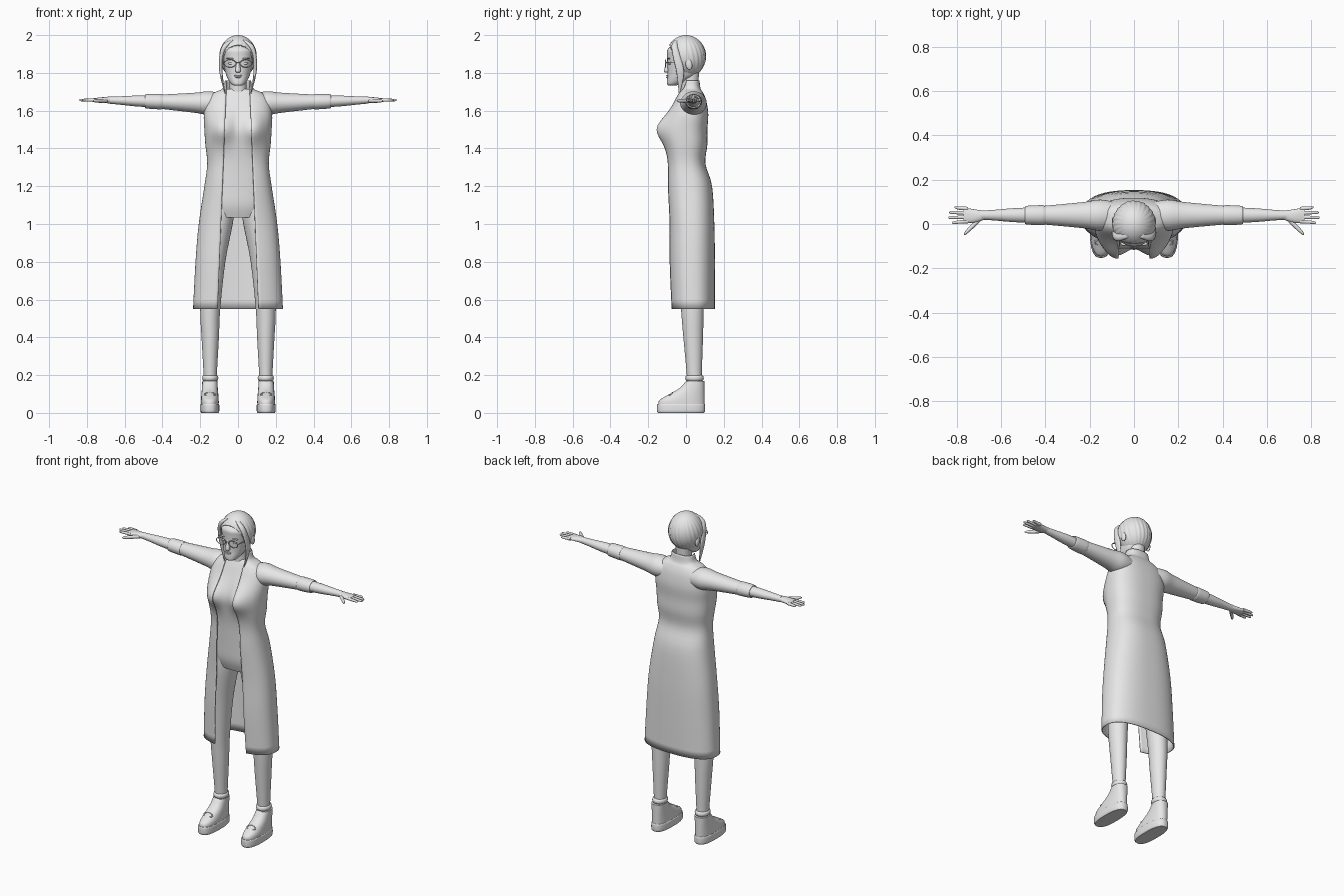
import bpy, bmesh
from math import sin, cos, pi, tau, asin, exp, radians, atan2
from mathutils import Vector, Matrix

if "Cube" in bpy.data.objects:
    bpy.data.objects.remove(bpy.data.objects["Cube"])

colour = (.8, .8, .8, 1)
grey = bpy.data.materials.new("plain_grey")
grey.use_nodes = True
grey.diffuse_color = colour
grey.node_tree.nodes["Principled BSDF"].inputs["Base Color"].default_value = colour


def finish(name, bm):
    """Turn a bmesh into a smooth shaded object."""
    bmesh.ops.recalc_face_normals(bm, faces=bm.faces)
    mesh = bpy.data.meshes.new(name)
    bm.to_mesh(mesh)
    bm.free()
    mesh.materials.append(grey)
    mesh.shade_smooth()
    mesh.set_sharp_from_angle(angle=radians(50))
    obj = bpy.data.objects.new(name, mesh)
    bpy.context.scene.collection.objects.link(obj)
    return obj


def spline(keys, steps):
    """Smooth interpolation through tuples of any length."""
    out = []
    last = len(keys) - 1
    for i in range(last):
        quad = [keys[max(i - 1, 0)], keys[i], keys[i + 1], keys[min(i + 2, last)]]
        for k in range(steps):
            f = k / steps
            out.append([b + f / 2 * (c - a + f * (2 * a - 5 * b + 4 * c - d + f * (3 * (b - c) + d - a)))
                        for a, b, c, d in zip(*quad)])
    return out + [list(keys[last])]


def bust(point):
    """How far the front of the chest is pushed forward."""
    across = (abs(point.x) - .085) / .065
    upward = (point.z - 1.505) / .075
    return .05 * exp(-across ** 2 - upward ** 2)


def signed_power(value, exponent):
    return abs(value) ** exponent * (1 if value > 0 else -1)


def bridge(bm, first, second, closed):
    """Fill the strip between two rings of vertices."""
    count = len(first)
    for i in range(count if closed else count - 1):
        j = (i + 1) % count
        bm.faces.new((first[i], first[j], second[j], second[i]))


def sweep(name, keys, axis="z", sides=32, power=2.2, steps=4, side=1, chest=False, gap=None):
    """Loft rounded sections given as position, centre, radius, centre, radius."""
    bm = bmesh.new()
    rings = []
    for t, centre_u, radius_u, centre_v, radius_v in spline(keys, steps):
        start = asin(min(gap(t) / radius_u, .97) ** (power / 2)) if gap else 0
        ring = []
        for i in range(sides):
            angle = start + (tau - 2 * start) * i / (sides - 1 if gap else sides)
            front = cos(angle)
            u = centre_u + radius_u * signed_power(sin(angle), 2 / power)
            v = centre_v - radius_v * signed_power(front, 2 / power)
            point = Vector((u, v, t)) if axis == "z" else Vector((t, u, v))
            if chest and front > 0:
                point.y -= bust(point) * min(1, 2 * front)
            point.x *= side
            ring.append(bm.verts.new(point))
        rings.append(ring)
    for lower, upper in zip(rings, rings[1:]):
        bridge(bm, lower, upper, not gap)
    if not gap:
        bm.faces.new(rings[0])
        bm.faces.new(rings[-1])
    return finish(name, bm)


def outline(rows):
    """Sections from rows of height, half width, front and back."""
    return [(z, 0, half, (front + back) / 2, (back - front) / 2) for z, half, front, back in rows]


def placed(centre, scale, tilt):
    return Matrix.Translation(centre) @ Matrix.Rotation(tilt, 4, "X") @ Matrix.Diagonal((*scale, 1))


def ball(name, centre, size, tilt=0):
    bm = bmesh.new()
    bmesh.ops.create_uvsphere(bm, u_segments=20, v_segments=12, radius=1)
    bm.transform(placed(centre, size, tilt))
    return finish(name, bm)


def hoop(name, centre, radius, thick, scale, tilt=0):
    """A stretched torus."""
    bm = bmesh.new()
    rings = []
    for i in range(32):
        turn = Matrix.Rotation(tau * i / 32, 3, "Z")
        rings.append([bm.verts.new(turn @ Vector((radius + thick * cos(b), 0, thick * sin(b))))
                      for b in (tau * j / 8 for j in range(8))])
    for i, ring in enumerate(rings):
        bridge(bm, rings[i - 1], ring, True)
    bm.transform(placed(centre, scale, tilt))
    return finish(name, bm)


def rod(name, start, end, radius=.002):
    start, end = Vector(start), Vector(end)
    along = end - start
    bm = bmesh.new()
    bmesh.ops.create_cone(bm, cap_ends=True, segments=8, radius1=radius, radius2=radius, depth=along.length)
    bm.transform(Matrix.Translation((start + end) / 2) @ along.to_track_quat("Z", "Y").to_matrix().to_4x4())
    return finish(name, bm)


def arm_part(name, side, rows):
    """Part of the arm from rows of distance and radius, slightly flattened and rising outward."""
    keys = [(x, .04, radius, 1.635 + .03 * x, .9 * radius) for x, radius in rows]
    sweep(name, keys, "x", power=2, side=side)


# Fitted suit
chest_rows = [(1.32, .15, -.09, .09), (1.42, .16, -.1, .1), (1.5, .165, -.1, .1), (1.58, .168, -.08, .105),
              (1.65, .155, -.05, .095), (1.69, .12, -.03, .08), (1.715, .07, -.015, .065)]
hip_rows = [(1.035, .13, -.06, .09), (1.1, .16, -.08, .115), (1.2, .16, -.085, .125)]
sweep("suit_torso", outline(hip_rows + chest_rows), sides=64, power=2.5, chest=True)

# Open long coat: the chest rows grown outward, plus a skirt and a standing collar
skirt_rows = [(.55, .235, -.08, .15), (.8, .222, -.09, .15), (1, .205, -.09, .147), (1.2, .175, -.1, .135)]
ease = .01
upper_rows = [(z, half + ease, front - ease, back + ease) for z, half, front, back in chest_rows]
coat = sweep("long_coat", outline(skirt_rows + upper_rows + [(1.76, .066, -.015, .068)]), sides=72, power=2.5,
             chest=True, gap=lambda z: .13 - .04 * z)
cloth = coat.modifiers.new("cloth_thickness", "SOLIDIFY")
cloth.thickness, cloth.offset = .006, 0

# Neck and head
sweep("neck", outline([(1.66, .055, -.025, .07), (1.72, .045, -.025, .065), (1.82, .045, -.03, .07)]))
skull_rows = [(1.732, .015, -.09, -.06), (1.74, .034, -.1, -.03), (1.765, .052, -.1, .02), (1.8, .066, -.097, .06),
              (1.89, .083, -.1, .086), (1.93, .08, -.093, .084), (1.98, .02, -.02, .02)]
sweep("head", outline(skull_rows))

# Face details
sweep("nose", outline([(1.803, .007, -.105, -.09), (1.81, .014, -.117, -.09), (1.865, .007, -.1, -.085)]), sides=16)
ball("upper_lip", (0, -.098, 1.786), (.021, .007, .004))
ball("lower_lip", (0, -.097, 1.778), (.017, .008, .005))

# Ridged hair cap, cut along a sloping hairline
bm = bmesh.new()
bmesh.ops.create_uvsphere(bm, u_segments=120, v_segments=32, radius=1)
for vert in bm.verts:
    x, y, z = vert.co
    ridge = 1 + .016 * sin(24 * atan2(y, x) + 5 * z) * (1 - z * z)
    vert.co = (.098 * x * ridge, .105 * y * ridge, 1.887 + .113 * z)
bmesh.ops.bisect_plane(bm, geom=bm.verts[:] + bm.edges[:] + bm.faces[:], plane_co=(0, -.085, 1.94),
                       plane_no=(0, -.9, -.4), clear_outer=True)
cap = finish("hair_cap", bm)
cap.modifiers.new("hair_thickness", "SOLIDIFY").thickness = .008

rod("glasses_bridge", (-.01, -.11, 1.855), (.01, -.11, 1.855))

for side, label in ((1, "left_"), (-1, "right_")):
    # Eyes, brows, ears and glasses
    ball(label + "eye", (side * .036, -.085, 1.85), (.016, .009, .007))
    ball(label + "brow", (side * .038, -.09, 1.876), (.024, .008, .004))
    ball(label + "ear", (side * .09, .015, 1.845), (.01, .018, .03), .2)
    hoop(label + "glasses_rim", (side * .042, -.108, 1.85), .031, .0025, (1, .65, 1), pi / 2)
    rod(label + "glasses_arm", (side * .073, -.107, 1.855), (side * .09, .01, 1.86))

    # Long front lock of hair
    lock = [(1.975, .03, .012, -.05, .012), (1.945, .066, .016, -.06, .016), (1.89, .088, .01, -.05, .02),
            (1.8, .09, .008, -.03, .02), (1.69, .068, .002, -.035, .003)]
    sweep(label + "hair_lock", lock, sides=16, side=side)

    # Sleeve, turned cuff and forearm
    arm_part(label + "sleeve", side, [(.07, .055), (.15, .07), (.22, .06), (.32, .05), (.43, .04)])
    arm_part(label + "cuff", side, [(.405, .04), (.413, .045), (.485, .042), (.49, .036)])
    arm_part(label + "forearm", side, [(.46, .035), (.55, .031), (.63, .024), (.69, .02)])

    # Hand, with evenly spread fingers
    palm = [(.675, .04, .02, 1.656, .016), (.72, .036, .03, 1.656, .015), (.77, .04, .035, 1.656, .009)]
    sweep(label + "palm", palm, "x", sides=20, side=side)
    for i, finger in enumerate(("index", "middle", "ring", "little")):
        base, spread = .012 + .019 * i, .004 * (i - 1.5)
        reach = .84 - .01 * (i - 1.3) ** 2
        rows = ((.75, 0, .009), (.79, .5, .008), (reach - .006, 1, .006), (reach, 1, .002))
        keys = [(x, base + spread * far, r, 1.656, r) for x, far, r in rows]
        sweep(label + finger + "_finger", keys, "x", sides=10, power=2, side=side)
    thumb = [(x, .028 - .95 * (x - .69), r, 1.652, .8 * r) for x, r in ((.69, .013), (.73, .013), (.758, .01), (.768, .003))]
    sweep(label + "thumb", thumb, "x", sides=12, power=2, side=side)

    # Leg, ankle band and shoe
    leg_rows = [(.13, .147, .033), (.22, .147, .036), (.4, .147, .046), (.55, .147, .053),
                (.8, .13, .063), (1, .103, .075), (1.12, .085, .074)]
    leg = [(z, x, r, .05 - .03 * z, 1.13 * r) for z, x, r in leg_rows]
    sweep(label + "leg", leg, power=2, side=side)
    hoop(label + "ankle_band", (side * .147, .045, .184), .033, .01, (1, 1.15, 1.6))
    sole = [(z, .149, .05 - inset, -.026, .127 - inset)
            for z, inset in ((0, .005), (.01, 0), (.04, 0), (.048, .003))]
    sweep(label + "shoe_sole", sole, power=2.6, side=side)
    heel = .098
    upper = [(z, .149, width, (toe + heel) / 2, (heel - toe) / 2)
             for z, width, toe in ((.045, .047, -.147), (.068, .047, -.14), (.095, .045, -.096),
                                   (.13, .042, -.036), (.168, .04, 0))]
    sweep(label + "shoe_upper", upper, power=2.4, side=side)
    hoop(label + "shoe_opening", (side * .149, -.082, .098), .028, .004, (1, .5, 1), radians(35))
